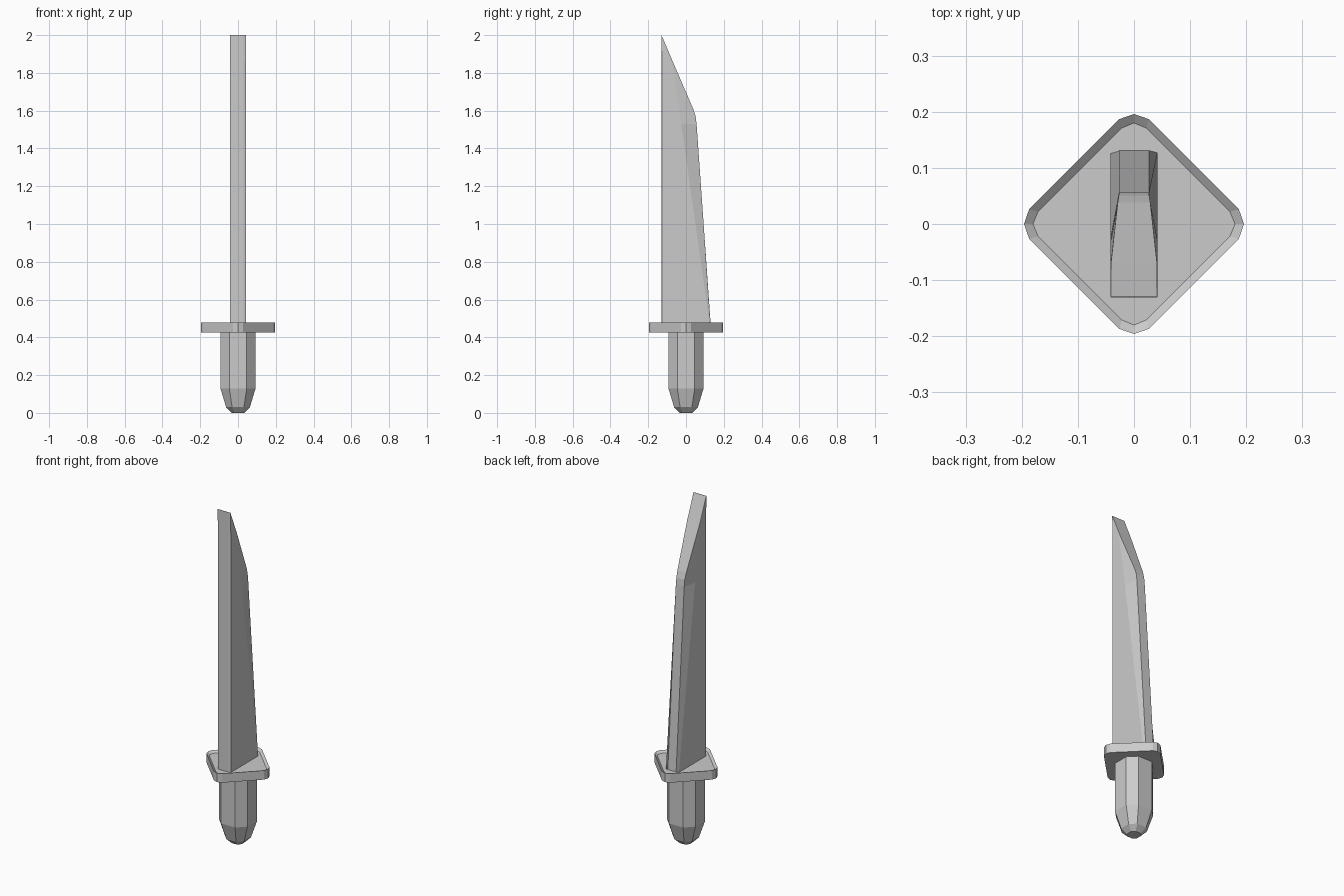
import bpy

if "Cube" in bpy.data.objects:
    bpy.data.objects.remove(bpy.data.objects["Cube"])


def loft(name, rings):
    """Skin a stack of equally sized closed rings and cap both ends."""
    n = len(rings[0])
    verts = [p for ring in rings for p in ring]
    faces = [(r * n + i, r * n + (i + 1) % n, (r + 1) * n + (i + 1) % n, (r + 1) * n + i)
             for r in range(len(rings) - 1) for i in range(n)]
    faces.append(tuple(reversed(range(n))))
    faces.append(tuple(range((len(rings) - 1) * n, len(rings) * n)))
    mesh = bpy.data.meshes.new(name)
    mesh.from_pydata(verts, [], faces)
    mesh.validate()
    obj = bpy.data.objects.new(name, mesh)
    bpy.context.collection.objects.link(obj)
    return obj


def four_fold(points, z):
    """Repeat a quarter outline around the z axis."""
    ring = []
    for c, s in ((1, 0), (0, 1), (-1, 0), (0, -1)):
        ring += [(x * c - y * s, x * s + y * c, z) for x, y in points]
    return ring


# Handle: octagonal grip tapering to a blunt pommel
handle_profile = [(0.0, 0.035, 0.017), (0.03, 0.063, 0.031), (0.13, 0.093, 0.046), (0.44, 0.093, 0.046)]
loft("handle", [four_fold([(a, -b), (a, b)], z) for z, a, b in handle_profile])

# Guard: diamond plate with blunted corners and a shallow recessed top
outer = [(0.196, 0), (0.187, 0.026), (0.026, 0.187)]
inner = [(0.180, 0), (0.171, 0.022), (0.022, 0.171)]
loft("guard", [four_fold(outer, 0.425), four_fold(outer, 0.479), four_fold(inner, 0.467)])

# Blade: straight spine, edge flats that widen upward, slanted tip
# Each station: height, spine y, spine shoulder y, fold y, edge y, edge half width
stations = [
    (0.45, -0.131, -0.127, 0.128, 0.132, 0.027),
    (1.53, -0.131, -0.127, -0.025, 0.056, 0.027),
    (1.57, -0.131, -0.127, -0.030, 0.051, 0.027),
    (1.61, -0.131, -0.127, -0.036, 0.038, 0.029),
    (1.86, -0.131, -0.127, -0.074, -0.070, 0.041),
    (2.00, -0.131, -0.1305, -0.130, -0.1295, 0.041),
]
rings = []
for z, spine, shoulder, fold, edge, w in stations:
    half = [(0.028, spine), (0.042, shoulder), (0.042, fold), (w, edge)]
    rings.append([(x, y, z) for x, y in half] + [(-x, y, z) for x, y in reversed(half)])
loft("blade", rings)
